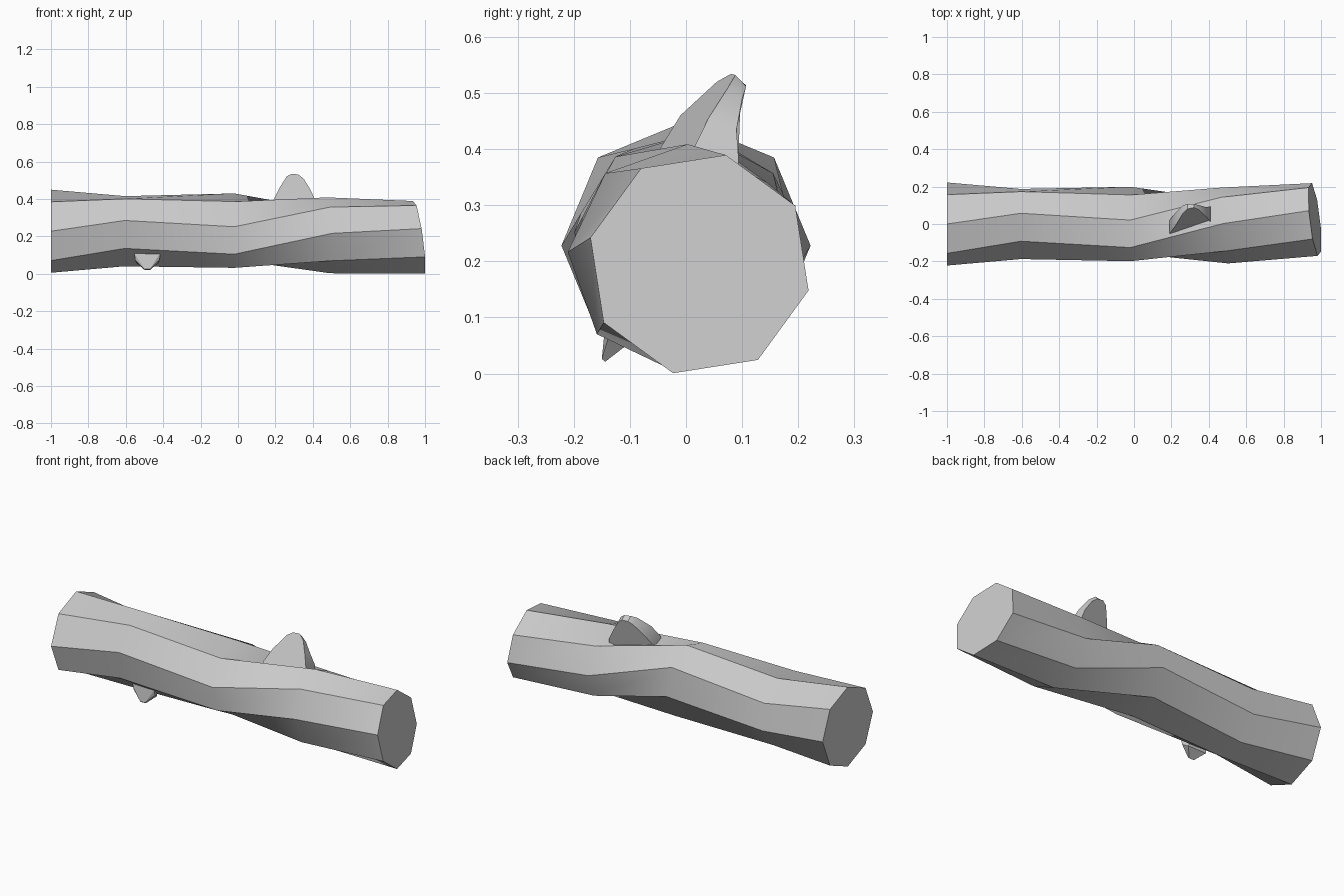
import bpy, bmesh
from math import cos, sin, radians

if "Cube" in bpy.data.objects:
    bpy.data.objects.remove(bpy.data.objects["Cube"])


def finish(bm, name):
    bmesh.ops.recalc_face_normals(bm, faces=bm.faces)
    me = bpy.data.meshes.new(name)
    bm.to_mesh(me)
    bm.free()
    ob = bpy.data.objects.new(name, me)
    bpy.context.collection.objects.link(ob)
    bpy.ops.object.select_all(action='DESELECT')
    ob.select_set(True)
    bpy.context.view_layer.objects.active = ob
    bpy.ops.object.shade_smooth_by_angle(angle=radians(30))
    return ob


def loft(bm, loops, closed):
    n = len(loops[0])
    for a, b in zip(loops, loops[1:]):
        for i in range(n if closed else n - 1):
            j = (i + 1) % n
            bm.faces.new((a[i], a[j], b[j], b[i]))


# log: twisted octagonal rings (x, centre y, centre z, radius, twist, tilt by y, tilt by z)
rings = [
    (-1.0, 0.0, 0.228, 0.222, 0, 0, 0),
    (-0.605, 0.0, 0.228, 0.196, 17, 0, 0),
    (-0.02, 0.0, 0.231, 0.200, 6, 0, 0),
    (0.485, -0.008, 0.206, 0.203, 48, -0.09, -0.03),
    (0.967, 0.024, 0.195, 0.200, 58.6, -0.11, -0.14),
]
bm = bmesh.new()
loops = []
for x, cy, cz, r, twist, ty, tz in rings:
    loop = []
    for k in range(8):
        a = radians(twist + 45 * k)
        dy, dz = -r * cos(a), r * sin(a)
        loop.append(bm.verts.new((x + ty * dy + tz * dz, cy + dy, cz + dz)))
    loops.append(loop)
loft(bm, loops, True)
bm.faces.new(loops[0])
bm.faces.new(loops[-1])
finish(bm, "log")

# upper branch stub: leaning arch (x, z, front y, back y)
arch = [
    (0.19, 0.35, -0.06, 0.01), (0.19, 0.395, -0.05, 0.02),
    (0.222, 0.46, -0.01, 0.06), (0.26, 0.52, 0.055, 0.098),
    (0.285, 0.534, 0.08, 0.107), (0.32, 0.532, 0.088, 0.107),
    (0.35, 0.51, 0.075, 0.10), (0.385, 0.455, 0.04, 0.09),
    (0.41, 0.40, 0.013, 0.094), (0.41, 0.33, 0.0, 0.09),
]
bm = bmesh.new()
front = [bm.verts.new((x, yf, z)) for x, z, yf, yb in arch]
back = [bm.verts.new((x, yb, z - 0.02)) for x, z, yf, yb in arch]
loft(bm, [front, back], True)
bm.faces.new(front)
bm.faces.new(back)
finish(bm, "upper_branch_stub")

# lower branch stub: small wedge pointing down
bm = bmesh.new()
for dx, y, z in [(0.068, -0.142, 0.108), (0.066, -0.135, 0.075), (0.015, -0.15, 0.026),
                 (0.015, -0.144, 0.021), (0.055, -0.10, 0.055), (0.05, -0.09, 0.10)]:
    for s in (-1, 1):
        bm.verts.new((-0.485 + s * dx, y, z))
bmesh.ops.convex_hull(bm, input=bm.verts)
finish(bm, "lower_branch_stub")
